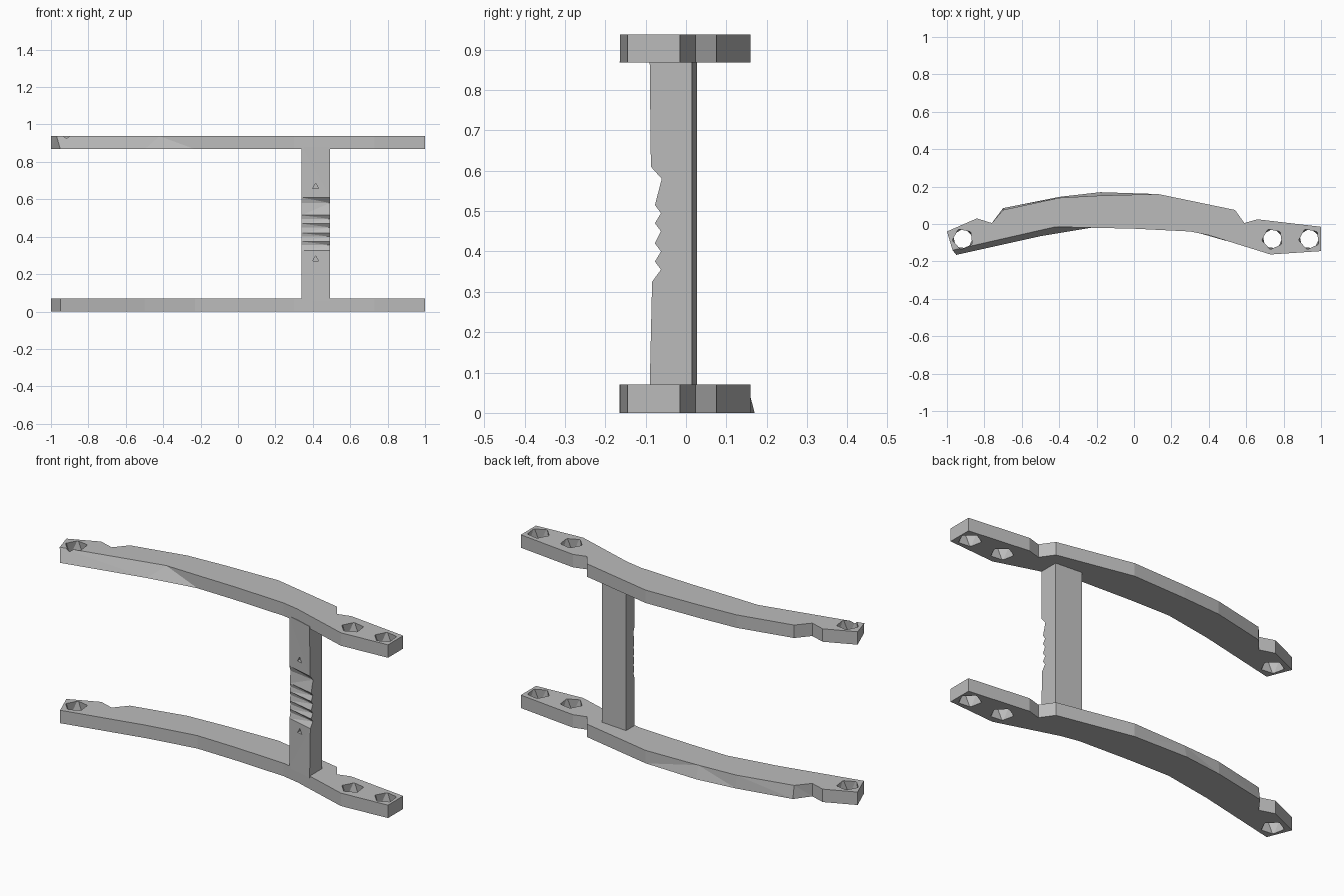
import bpy, bmesh, math

if "Cube" in bpy.data.objects:
    bpy.data.objects.remove(bpy.data.objects["Cube"], do_unlink=True)

grey = bpy.data.materials.new("plain_grey")
grey.use_nodes = True
grey.diffuse_color = (0.5, 0.5, 0.5, 1)
grey.node_tree.nodes["Principled BSDF"].inputs["Base Color"].default_value = grey.diffuse_color


def loft(name, lower, upper):
    """Solid between two rings of 3D points with matching counts."""
    bm = bmesh.new()
    a = [bm.verts.new(p) for p in lower]
    b = [bm.verts.new(p) for p in upper]
    n = len(a)
    bm.faces.new(a[::-1])
    bm.faces.new(b)
    for i in range(n):
        j = (i + 1) % n
        bm.faces.new((a[i], a[j], b[j], b[i]))
    bmesh.ops.recalc_face_normals(bm, faces=bm.faces)
    bmesh.ops.triangulate(bm, faces=bm.faces)
    mesh = bpy.data.meshes.new(name)
    bm.to_mesh(mesh)
    bm.free()
    mesh.materials.append(grey)
    obj = bpy.data.objects.new(name, mesh)
    bpy.context.collection.objects.link(obj)
    return obj


def cut(obj, cutter):
    """Boolean the cutter out, apply, and drop the cutter."""
    mod = obj.modifiers.new("cut", 'BOOLEAN')
    mod.operation = 'DIFFERENCE'
    mod.solver = 'EXACT'
    mod.object = cutter
    cutter.hide_render = True
    bpy.context.view_layer.objects.active = obj
    bpy.ops.object.modifier_apply(modifier=mod.name)
    bpy.data.objects.remove(cutter, do_unlink=True)


def ring(x, y, r, sides, turn):
    return [(x + r * math.cos(turn + 2 * math.pi * i / sides),
             y + r * math.sin(turn + 2 * math.pi * i / sides)) for i in range(sides)]


def at_z(points, z):
    return [(x, y, z) for x, y in points]


# Rail outline, counter-clockwise: front edge left to right, then back edge
front = [(-0.95, -0.165), (-0.5, -0.065), (-0.23, -0.02), (0, -0.025), (0.3, -0.04),
         (0.4, -0.06), (0.73, -0.163), (1, -0.145)]
back = [(1, -0.015), (0.66, 0.025), (0.59, 0.005), (0.54, 0.075), (0.13, 0.16),
        (-0.18, 0.17), (-0.4, 0.145), (-0.7, 0.085), (-0.76, 0.005), (-0.84, 0.03), (-1, -0.04)]

# Bevelled variants: front of the upper rail, back of the lower rail
front_bevel = [(-0.97, -0.14), (-0.42, -0.015), (-0.23, -0.02)] + front[3:]
back_bevel = back[:5] + [(-0.18, 0.152), (-0.4, 0.14), (-0.7, 0.075)] + back[8:]

lower_rail = loft("lower_rail", at_z(front + back, 0), at_z(front + back_bevel, 0.07))
upper_rail = loft("upper_rail", at_z(front + back_bevel, 0.868), at_z(front_bevel + back_bevel, 0.938))

# Twisted five-sided bolt holes through both rails
for rail, z0, z1 in ((lower_rail, -0.01, 0.08), (upper_rail, 0.858, 0.948)):
    for x in (-0.915, 0.74, 0.937):
        cut(rail, loft("hole_cutter",
                       at_z(ring(x, -0.08, 0.056, 5, 0.2), z0),
                       at_z(ring(x, -0.08, 0.056, 5, 0.75), z1)))

# Post with a toothed grip on its front: (height, notch depth)
teeth = [(0.06, 0), (0.325, 0.006), (0.355, 0.028), (0.375, 0.013), (0.4, 0.028), (0.42, 0.013),
         (0.45, 0.028), (0.47, 0.013), (0.495, 0.028), (0.515, 0.013), (0.58, 0.03), (0.61, 0.003),
         (0.88, 0)]


def side(x, y_front, y_back, depth):
    edge = [(x, y_front + d * depth, z) for z, d in teeth]
    return edge + [(x, y_back, teeth[-1][0]), (x, y_back, teeth[0][0])]


post = loft("grip_post", side(0.34, -0.047, 0.027, 0.35), side(0.492, -0.09, 0.015, 1))

# Small triangular pits above and below the grip
for z in (0.28, 0.668):
    tri = ring(0.415, z, 0.018, 3, math.pi / 2)
    cut(post, loft("pit_cutter", [(x, -0.12, h) for x, h in tri], [(x, -0.03, h) for x, h in tri]))
